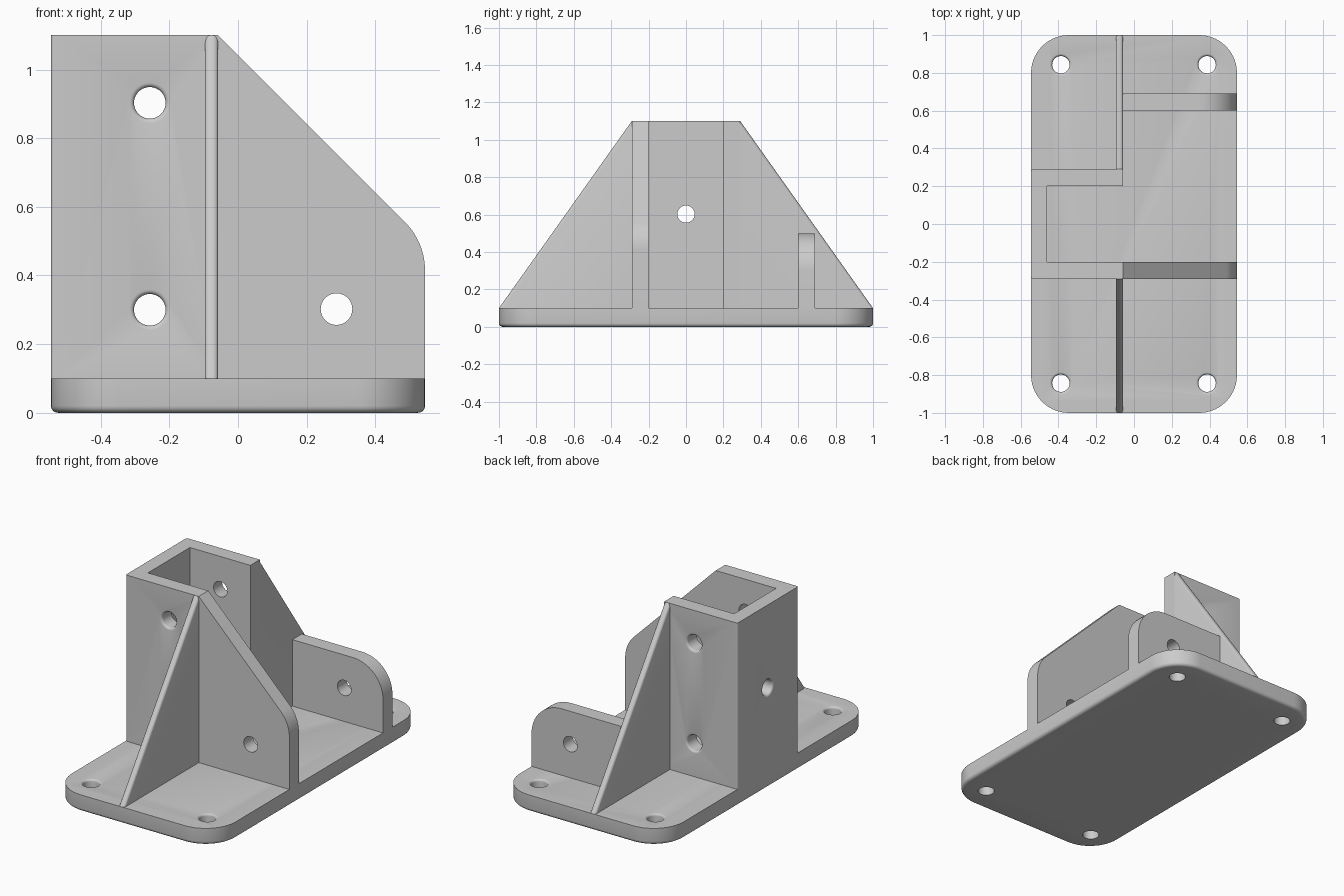
import bpy
import bmesh
from math import sin, cos, pi, tan, radians
from mathutils import Vector

cube = bpy.data.objects.get("Cube")
if cube:
    bpy.data.objects.remove(cube, do_unlink=True)

# One plain grey for the whole bracket
grey = bpy.data.materials.new("plain_grey")
grey.use_nodes = True
GREY = (0.6, 0.6, 0.6, 1)
grey.diffuse_color = GREY
grey.node_tree.nodes["Principled BSDF"].inputs["Base Color"].default_value = GREY

HALF_X = 0.545    # half width of the base
BASE_TOP = 0.1
TOP = 1.1
OUT, INN = 0.29, 0.2   # outer and inner faces of the tower walls
EDGE = -0.058     # open end of the tower
HOLE = 0.046


def place(axis, a, b, h):
    """Map profile coordinates a, b and height h along the given axis."""
    return {"X": (h, a, b), "Y": (a, h, b), "Z": (a, b, h)}[axis]


def rounded(points, segments=14):
    """Round the corners of a polygon given as (a, b, radius)."""
    result = []
    for i, (a, b, r) in enumerate(points):
        p = Vector((a, b))
        if not r:
            result.append(p)
            continue
        u = (Vector(points[i - 1][:2]) - p).normalized()
        v = (Vector(points[(i + 1) % len(points)][:2]) - p).normalized()
        half = u.angle(v) / 2
        centre = p + (u + v).normalized() * r / sin(half)
        start = p + u * r / tan(half) - centre
        end = p + v * r / tan(half) - centre
        sweep = pi - 2 * half
        for k in range(segments + 1):
            t = k / segments
            result.append(centre + (start * sin((1 - t) * sweep) + end * sin(t * sweep)) / sin(sweep))
    return result


def make_object(name, bm):
    bmesh.ops.recalc_face_normals(bm, faces=bm.faces)
    mesh = bpy.data.meshes.new(name)
    bm.to_mesh(mesh)
    bm.free()
    mesh.materials.append(grey)
    obj = bpy.data.objects.new(name, mesh)
    bpy.context.collection.objects.link(obj)
    return obj


def prism(name, points, axis, low, high, soften=None, radius=0.02):
    """Extrude a profile; soften rounds the edges picked by the rule."""
    bm = bmesh.new()
    outline = rounded(points)
    face = bm.faces.new([bm.verts.new(place(axis, p.x, p.y, low)) for p in outline])
    new = bmesh.ops.extrude_face_region(bm, geom=[face])["geom"]
    shift = Vector(place(axis, 0, 0, high - low))
    bmesh.ops.translate(bm, vec=shift, verts=[g for g in new if isinstance(g, bmesh.types.BMVert)])
    if soften:
        edges = [e for e in bm.edges if soften(e.verts[0].co, e.verts[1].co)]
        bmesh.ops.bevel(bm, geom=edges, offset=radius, segments=4, profile=0.5, affect="EDGES")
    return make_object(name, bm)


def drill(target, axis, a, b, low, high, flare_low=False, flare_high=False):
    """Cut a round hole from face low to face high, with optional rounded mouths."""
    flare, sides, extra = 0.013, 40, 0.05
    arc = [(HOLE + flare * (1 - sin(t)), flare * (1 - cos(t)))
           for t in (k * pi / 8 for k in range(5))]
    mouth_low = arc if flare_low else [(HOLE, 0)]
    mouth_high = arc if flare_high else [(HOLE, 0)]
    rings = [(mouth_low[0][0], low - extra)] + [(r, low + d) for r, d in mouth_low]
    rings += [(r, high - d) for r, d in reversed(mouth_high)] + [(mouth_high[0][0], high + extra)]
    bm = bmesh.new()
    loops = [[bm.verts.new(place(axis, a + r * cos(2 * pi * k / sides),
                                 b + r * sin(2 * pi * k / sides), h))
              for k in range(sides)] for r, h in rings]
    for one, two in zip(loops, loops[1:]):
        for k in range(sides):
            n = (k + 1) % sides
            bm.faces.new((one[k], one[n], two[n], two[k]))
    bm.faces.new(loops[0])
    bm.faces.new(loops[-1])
    cutter = make_object("hole_cutter", bm)
    cutter.hide_render = True
    mod = target.modifiers.new("hole", "BOOLEAN")
    mod.object, mod.operation, mod.solver = cutter, "DIFFERENCE", "EXACT"
    bpy.context.view_layer.objects.active = target
    bpy.ops.object.modifier_apply(modifier=mod.name)
    bpy.data.objects.remove(cutter, do_unlink=True)


# Base plate with rounded corners, softened underside and four screw holes
base = prism("base_plate", [(x, y, 0.2) for x, y in
                            ((-HALF_X, -1), (HALF_X, -1), (HALF_X, 1), (-HALF_X, 1))],
             "Z", 0, BASE_TOP, lambda p, q: p.z < 0.001 and q.z < 0.001)
for x in (-0.387, 0.387):
    for y in (-0.843, 0.843):
        drill(base, "Z", x, y, 0, BASE_TOP, flare_high=True)

# Three-sided tower, open towards +x
tower = prism("tower_channel",
              [(EDGE, -OUT, 0), (EDGE, -INN, 0), (-0.46, -INN, 0), (-0.46, INN, 0),
               (EDGE, INN, 0), (EDGE, OUT, 0), (-HALF_X, OUT, 0.012), (-HALF_X, -OUT, 0.012)],
              "Z", BASE_TOP, TOP)
for z in (0.3, 0.903):
    drill(tower, "Y", -0.257, z, -OUT, OUT, True, True)
drill(tower, "X", 0, 0.603, -HALF_X, -0.46, flare_low=True)

# Sloping side plate continuing the front tower wall
side_plate = prism("side_plate",
                   [(EDGE, BASE_TOP, 0), (HALF_X, BASE_TOP, 0), (HALF_X, 0.497, 0.2), (EDGE, TOP, 0)],
                   "Y", -OUT, -INN)

# Low rear lug
lug = prism("rear_lug",
            [(EDGE, BASE_TOP, 0), (HALF_X, BASE_TOP, 0), (HALF_X, 0.5, 0.2), (EDGE, 0.5, 0)],
            "Y", 0.6, 0.69)
drill(side_plate, "Y", 0.287, 0.302, -OUT, -INN)
drill(lug, "Y", 0.287, 0.302, 0.6, 0.69)

# Triangular ribs with rounded sloping edges
ribs = [prism(name, [(s * OUT, BASE_TOP, 0), (s, BASE_TOP, 0), (s * OUT, TOP, 0)],
              "X", EDGE - 0.038, EDGE,
              lambda p, q: abs(p.y - q.y) > 0.3 and abs(p.z - q.z) > 0.3, 0.015)
        for name, s in (("front_rib", -1), ("back_rib", 1))]

# Smooth the round surfaces and keep the corners crisp
bpy.ops.object.select_all(action="DESELECT")
for obj in [base, tower, side_plate, lug] + ribs:
    obj.select_set(True)
bpy.context.view_layer.objects.active = base
bpy.ops.object.shade_smooth_by_angle(angle=radians(30))
